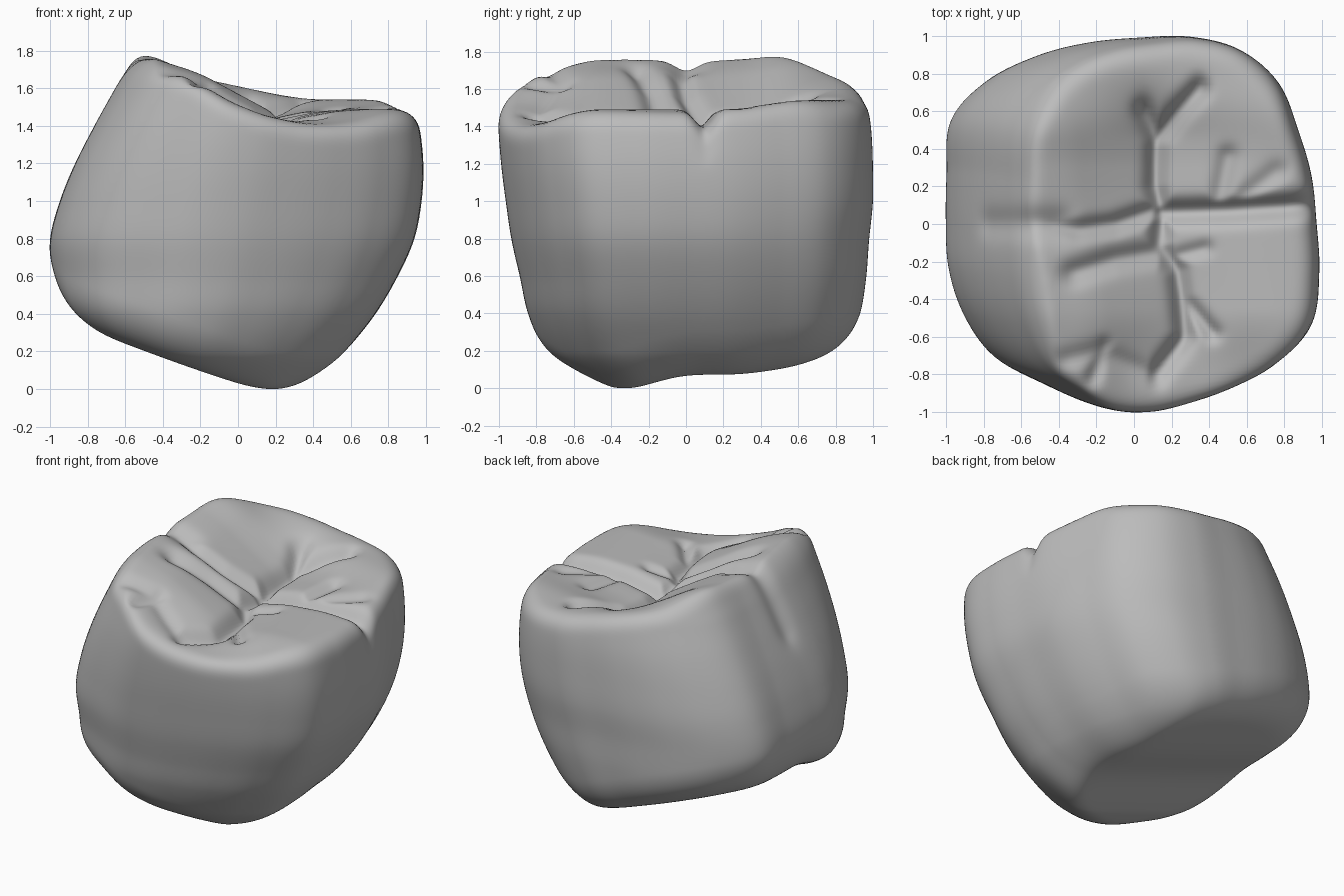
import bpy, bmesh, math
from mathutils import Vector

if "Cube" in bpy.data.objects:
    bpy.data.objects.remove(bpy.data.objects["Cube"])


def spline(values, t, wrap=False):
    """Smooth curve through evenly spaced values, t counted in samples."""
    n = len(values)
    if not wrap:
        t = min(max(t, 0), n - 1.001)
    i = math.floor(t)
    f = t - i
    if wrap:
        a, b, c, d = (values[(i + k) % n] for k in (-1, 0, 1, 2))
    else:
        a, b, c, d = (values[min(max(i + k, 0), n - 1)] for k in (-1, 0, 1, 2))
    return b + f * (c - a + f * (2 * a - 5 * b + 4 * c - d + f * (3 * (b - c) + d - a))) / 2


def soft_max(a, b, k):
    h = max(k - abs(a - b), 0) / k
    return max(a, b) + h * h * k / 4


def ramp(v, lo, hi):
    t = min(max((v - lo) / (hi - lo), 0), 1)
    return t * t * (3 - 2 * t)


# Crown outline: radius every fifteen degrees, from +x counter-clockwise
OUTLINE = [.97, .975, 1.0, 1.065, 1.07, 1.03, .99, 1.0, 1.04, 1.09, 1.11, 1.02,
           .99, 1.01, 1.035, 1.05, 1.015, 1.01, .99, .975, .995, 1.045, 1.085, 1.02]
# Wall positions at heights 0, 0.2, 0.4 ...
STEP = .2
RIGHT = [-.9, -.94, -.98, -.99, -1, -.95, -.87, -.77, -.66, -.55]
LEFT = [.4, .57, .73, .85, .94, .98, .99, .97, .93, .9]
FRONT = [-.6, -.75, -.84, -.885, -.93, -.96, -.985, -1, -1, -1]
BACK = [.8, .88, .925, .955, .97, .99, .99, .98, .95, .92]
# Position of the central fissure along y
FISSURE = [.22, .26, .25, .2, .14, .11, .1, .05]
# Heights of the front and back rims along x
FRONT_RIM = [1.74, 1.68, 1.52, 1.43, 1.42, 1.45]
BACK_RIM = [1.76, 1.69, 1.62, 1.56, 1.54, 1.52]


def fissure_x(y):
    return spline(FISSURE, (y + .85) / .23)


def chewing_height(x, y):
    offset = x - fissure_x(y)
    back = ramp(y, -.1, .5)
    height = 1.44 + .06 * ramp(y, .3, .8)
    if offset < 0:
        height += .6 * min(-offset, .7) * (.9 + .12 * back) * (1 - .12 * y ** 4)
        height -= .06 * ramp(-offset, .4, .8)
    else:
        height += (.06 + .01 * back) * offset + .03 * ramp(offset, 0, .3)
        height -= .05 * ramp(offset, .45, .9) * (1 - back)
    rim = spline(BACK_RIM if y > 0 else FRONT_RIM, (x + .6) / .3)
    return height + (rim - height) * ramp(abs(y), .45, .85)


def root_side(x, y):
    lean = .36 * (math.sqrt((.2 - x) ** 2 + .005) + .2 - x) / 2
    saddle = .05 * math.exp(-14 * (y + .03) ** 2)
    return -.045 + lean + .16 * max(y + .4, 0) + saddle


def field(x, y, z):
    """Negative inside the crown, positive outside."""
    t = z / STEP
    x0, x1 = spline(RIGHT, t), spline(LEFT, t)
    y0, y1 = spline(FRONT, t), spline(BACK, t)
    u = (2 * x - x0 - x1) / (x1 - x0)
    v = (2 * y - y0 - y1) / (y1 - y0)
    radius = spline(OUTLINE, math.atan2(v, u) / math.radians(15), True) * 1.01
    wall = math.hypot(u, v) / radius - 1
    body = soft_max(wall, root_side(x, y) - z, .24)
    return soft_max(body, z - chewing_height(x, y), .11)


# Grooves: depth, width, then the points of the path
GROOVES = [
    (.07, .05, [(.05, .6), (.12, .45), (.11, .2), (.15, .05), (.13, -.12),
                (.23, -.25), (.25, -.4), (.27, -.6), (.12, -.8)]),
    (.09, .06, [(.15, .06), (.5, .07), (.8, .09), (1, .11)]),
    (.06, .05, [(.1, .07), (-.1, 0), (-.3, -.03), (-.45, 0)]),
    (.05, .08, [(-.4, 0), (-.75, 0)]),
    (.06, .06, [(.13, -.15), (-.1, -.19), (-.32, -.26)]),
    (.08, .05, [(.12, .45), (.24, .6), (.35, .72)]),
    (.05, .04, [(.25, -.38), (.42, -.58)]),
    (.04, .04, [(-.16, -.65), (-.22, -.82)]),
    (.04, .05, [(.45, .12), (.5, .36)]),
    (.03, .05, [(.58, .14), (.76, .28)]),
    (.03, .04, [(.18, -.18), (.38, -.13)]),
    (.03, .05, [(-.36, -.72), (-.2, -.68), (.1, -.8)]),
]


def groove_depth(x, y):
    total = 0
    for depth, width, path in GROOVES:
        best = 9
        for (ax, ay), (bx, by) in zip(path, path[1:]):
            dx, dy = bx - ax, by - ay
            t = ((x - ax) * dx + (y - ay) * dy) / (dx * dx + dy * dy)
            t = min(max(t, 0), 1)
            best = min(best, math.hypot(x - ax - t * dx, y - ay - t * dy))
        total = max(total, depth * math.exp(-(best / width) ** 2))
    return total


# Crown: an even grid on a box, pushed out along rays to the crown surface
bm = bmesh.new()
bmesh.ops.create_cube(bm, size=2)
bmesh.ops.subdivide_edges(bm, edges=bm.edges[:], cuts=83, use_grid_fill=True)
centre = Vector((.05, 0, .75))
for vert in bm.verts:
    ray = Vector([math.tan(c * math.pi / 4) for c in vert.co]).normalized()
    near, far = .3, 1.8
    for _ in range(13):
        mid = (near + far) / 2
        if field(*(centre + ray * mid)) < 0:
            near = mid
        else:
            far = mid
    vert.co = centre + ray * near

# Fissures pressed into the chewing side
for vert in bm.verts:
    if vert.co.z > 1.1:
        vert.co.z -= groove_depth(vert.co.x, vert.co.y) * ramp(vert.co.z, 1.1, 1.4)
for _ in range(2):
    bmesh.ops.smooth_vert(bm, verts=bm.verts[:], factor=.4,
                          use_axis_x=True, use_axis_y=True, use_axis_z=True)

# Stand the crown on the ground
ground = min(v.co.z for v in bm.verts)
bmesh.ops.translate(bm, verts=bm.verts[:], vec=(0, 0, -ground))

bmesh.ops.recalc_face_normals(bm, faces=bm.faces[:])
mesh = bpy.data.meshes.new("tooth_crown")
bm.to_mesh(mesh)
bm.free()
crown = bpy.data.objects.new("tooth_crown", mesh)
bpy.context.collection.objects.link(crown)
mesh.polygons.foreach_set("use_smooth", [True] * len(mesh.polygons))

# Plain grey
grey = bpy.data.materials.new("plain_grey")
grey.use_nodes = True
colour = (.5, .5, .5, 1)
grey.diffuse_color = colour
grey.node_tree.nodes["Principled BSDF"].inputs["Base Color"].default_value = colour
mesh.materials.append(grey)
